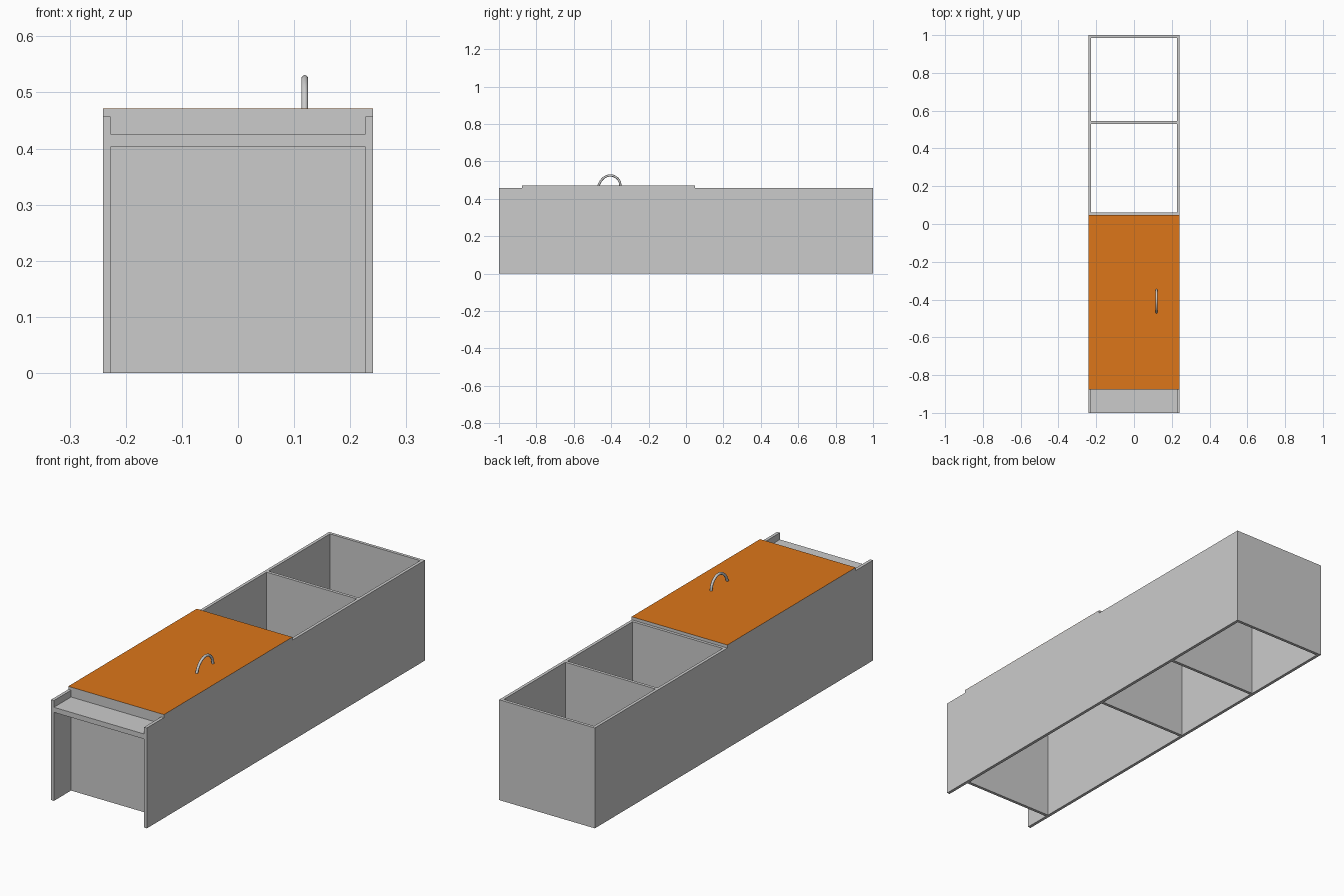
import bpy

if "Cube" in bpy.data.objects:
    bpy.data.objects.remove(bpy.data.objects["Cube"])

W = 0.241      # half width
T = 0.014      # panel thickness
H = 0.457      # panel height
TOP = 0.471    # lid top
IN = W - T     # inner half width
FRONT = -0.877 # front panel face


def box(name, x, y, z):
    """Box from (min, max) ranges along each axis."""
    bpy.ops.mesh.primitive_cube_add(size=1)
    o = bpy.context.object
    o.name = name
    for v in o.data.vertices:
        v.co = [r[0] if c < 0 else r[1] for c, r in zip(v.co, (x, y, z))]
    return o


# Long side walls
for side, name in ((-1, "left_wall"), (1, "right_wall")):
    box(name, sorted((side * IN, side * W)), (-1, 1), (0, H))

# Cross panels: front, two dividers and back; the base is open
for name, y in (("front_panel", FRONT), ("middle_divider", 0.046),
                ("rear_divider", 0.530), ("back_panel", 1 - T)):
    box(name, (-IN, IN), (y, y + T), (0, H))

# Recessed front shelf
box("front_shelf", (-IN, IN), (-1, FRONT), (0.403, 0.426))

# Lid with a thin orange top surface
box("lid", (-W, W), (FRONT, 0.047), (H, TOP - 0.0005))
surface = box("lid_surface", (-W, W), (FRONT, 0.047), (TOP - 0.0005, TOP))
orange = bpy.data.materials.new("orange")
orange.diffuse_color = (0.72, 0.18, 0.01, 1)
orange.use_nodes = True
orange.node_tree.nodes["Principled BSDF"].inputs["Base Color"].default_value = orange.diffuse_color
surface.data.materials.append(orange)

# Arched tube handle
path = [(-0.469, 0.467), (-0.455, 0.496), (-0.432, 0.517), (-0.404, 0.525),
        (-0.375, 0.516), (-0.356, 0.494), (-0.350, 0.467)]
curve = bpy.data.curves.new("handle", 'CURVE')
curve.dimensions = '3D'
curve.bevel_depth = 0.006
curve.bevel_resolution = 4
curve.use_fill_caps = True
curve.resolution_u = 5
spline = curve.splines.new('BEZIER')
spline.bezier_points.add(len(path) - 1)
for p, (y, z) in zip(spline.bezier_points, path):
    p.co = (0.119, y, z)
    p.handle_left_type = p.handle_right_type = 'AUTO'
handle = bpy.data.objects.new("handle", curve)
bpy.context.collection.objects.link(handle)
